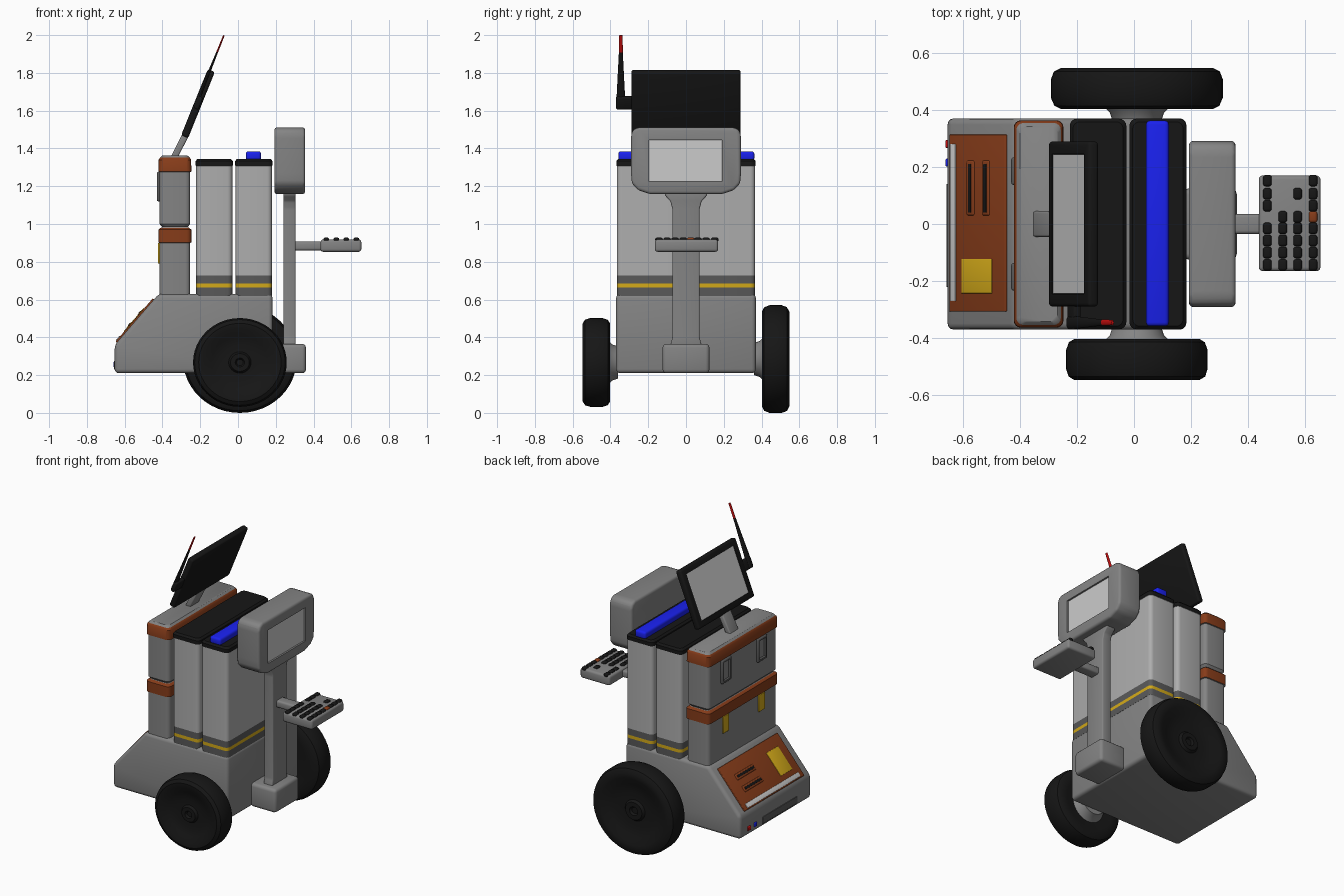
import bpy, bmesh, math
from mathutils import Matrix, Vector

if "Cube" in bpy.data.objects:
    bpy.data.objects.remove(bpy.data.objects["Cube"])


def mat(name, r, g, b):
    m = bpy.data.materials.new(name)
    m.diffuse_color = (r, g, b, 1)
    m.use_nodes = True
    m.node_tree.nodes["Principled BSDF"].inputs["Base Color"].default_value = m.diffuse_color
    return m


GREY = mat("grey", .23, .23, .23)
DARKGREY = mat("dark_grey", .1, .1, .1)
LIGHT = mat("light_grey", .42, .42, .42)
SCREEN = mat("screen", .6, .6, .6)
BLACK = mat("black", .008, .008, .008)
ORANGE = mat("orange", .24, .045, .01)
YELLOW = mat("yellow", .65, .4, .01)
BLUE = mat("blue", .01, .015, .85)
RED = mat("red", .6, .005, .005)


def finish(name, bm, mats, matrix=None):
    bmesh.ops.recalc_face_normals(bm, faces=bm.faces)
    me = bpy.data.meshes.new(name)
    bm.to_mesh(me)
    bm.free()
    for m in mats:
        me.materials.append(m)
    if matrix:
        me.transform(matrix)
    ob = bpy.data.objects.new(name, me)
    bpy.context.collection.objects.link(ob)
    return ob


def bevel(bm, width, seg=3):
    if width:
        edges = [e for e in bm.edges if e.calc_face_angle(0) > .1]
        bmesh.ops.bevel(bm, geom=edges, offset=width, segments=seg, profile=.5,
                        affect='EDGES', clamp_overlap=True)


def box(name, center, size, m, bev=0.0, tilt=0.0):
    bm = bmesh.new()
    bmesh.ops.create_cube(bm, size=1)
    bmesh.ops.scale(bm, vec=size, verts=bm.verts)
    bevel(bm, bev)
    return finish(name, bm, [m], Matrix.Translation(center) @ Matrix.Rotation(tilt, 4, 'Y'))


def span(name, x, y, z, m, bev=0.0):
    r = (x, y, z)
    return box(name, [(a + b) / 2 for a, b in r], [b - a for a, b in r], m, bev)


def prism(name, pts, a, b, axis, m, bev):
    """Extrude a profile along y (points x,z) or along x (points y,z)."""
    bm = bmesh.new()
    put = (lambda p, d: (p[0], d, p[1])) if axis == 'y' else (lambda p, d: (d, p[0], p[1]))
    f = bm.faces.new([bm.verts.new(put(p, a)) for p in pts])
    ext = bmesh.ops.extrude_face_region(bm, geom=[f])
    move = Vector(put((0, 0), b - a))
    bmesh.ops.translate(bm, vec=move, verts=[v for v in ext['geom'] if isinstance(v, bmesh.types.BMVert)])
    bmesh.ops.recalc_face_normals(bm, faces=bm.faces)
    bevel(bm, bev)
    return finish(name, bm, [m])


def stack(name, x, hy, levels, rad=.025):
    """Rounded column: levels are (z, inset, material of the band above)."""
    bm = bmesh.new()
    mats, rings = [], []
    cx, hx = (x[0] + x[1]) / 2, (x[1] - x[0]) / 2
    for z, inset, m in levels:
        ring = []
        for q, (sx, sy) in enumerate(((1, 1), (-1, 1), (-1, -1), (1, -1))):
            for k in range(5):
                t = (q + k / 4) * math.pi / 2
                ring.append(bm.verts.new((cx + sx * (hx - inset - rad) + rad * math.cos(t),
                                          sy * (hy - inset - rad) + rad * math.sin(t), z)))
        rings.append(ring)
        if m not in mats:
            mats.append(m)
    n = len(rings[0])
    for (lo, hi), lev in zip(zip(rings, rings[1:]), levels):
        for i in range(n):
            f = bm.faces.new((lo[i], lo[(i + 1) % n], hi[(i + 1) % n], hi[i]))
            f.material_index = mats.index(lev[2])
    bm.faces.new(rings[0]).material_index = mats.index(levels[0][2])
    bm.faces.new(rings[-1]).material_index = mats.index(levels[-1][2])
    return finish(name, bm, mats)


def cut(ob, cutter):
    mod = ob.modifiers.new("cut", 'BOOLEAN')
    mod.operation, mod.object, mod.solver = 'DIFFERENCE', cutter, 'EXACT'
    dg = bpy.context.evaluated_depsgraph_get()
    me = bpy.data.meshes.new_from_object(ob.evaluated_get(dg))
    ob.modifiers.clear()
    ob.data = me
    bpy.data.objects.remove(cutter)


def lathe(name, profile, center, side, rx, rz, m, seg=48):
    """Spin (radius, offset) points about y, scaled to an ellipse."""
    bm = bmesh.new()
    vs = [bm.verts.new((r, o, 0)) for r, o in profile]
    es = [bm.edges.new(p) for p in zip(vs, vs[1:])]
    bmesh.ops.spin(bm, geom=vs + es, cent=(0, 0, 0), axis=(0, 1, 0), angle=2 * math.pi, steps=seg)
    bmesh.ops.remove_doubles(bm, verts=bm.verts, dist=1e-5)
    return finish(name, bm, [m], Matrix.Translation(center) @ Matrix.Diagonal((rx, side, rz, 1)))


# chassis
prism("chassis", [(-.653, .21), (-.653, .36), (-.42, .63), (.183, .63), (.183, .21)],
      -.37, .37, 'y', GREY, .022)

# wheels and axle cones
TYRE = [(0, .01), (.5, .01), (.7, 0), (.88, 0), (.96, .012), (1, .04), (1, .105), (.965, .132),
        (.88, .145), (.76, .143), (.6, .122), (.4, .112), (.24, .112), (.2, .128), (.1, .128), (.07, .115), (0, .115)]
for name, side, rx, rz in (("large", 1, .301, .285), ("small", -1, .248, .235)):
    zc = .285 if side > 0 else .267
    lathe(name + "_wheel", TYRE, (.01, side * .402, zc), side, rx, rz, BLACK)
    lathe(name + "_axle", [(0, 0), (.085, 0), (.095, .03), (.125, .06), (0, .06)],
          (.01, side * .36, zc), side, 1, 1, GREY)

# two tall panels with stripes and black caps
for name, x in (("rear_panel", (-.222, -.03)), ("front_panel", (-.013, .18))):
    stack(name, x, .366, [(.62, 0, DARKGREY), (.664, 0, YELLOW), (.685, 0, DARKGREY), (.727, 0, LIGHT),
                          (1.308, 0, LIGHT), (1.309, -.003, BLACK), (1.333, -.003, BLACK), (1.345, .008, BLACK)])
span("blue_light_bar", (.042, .122), (-.358, .362), (1.335, 1.385), BLUE, .014)

# stacked cases at the rear
stack("lower_case", (-.418, -.25), .36, [(.62, .003, GREY), (.9, .003, GREY), (.902, -.003, ORANGE),
                                        (.97, -.003, ORANGE), (.982, .012, GREY)])
stack("upper_case", (-.418, -.25), .36, [(.985, .015, GREY), (1, .003, GREY), (1.275, .003, GREY),
                                        (1.277, -.003, ORANGE), (1.34, -.002, ORANGE), (1.352, .006, GREY), (1.363, .018, GREY)])
for s, tag in ((1, "left"), (-1, "right")):
    y = s * .185
    h = span("case_handle_" + tag, (-.43, -.41), (y - .048, y + .048), (1.12, 1.275), DARKGREY, .008)
    cut(h, span("cutter", (-.5, -.3), (y - .034, y + .034), (1.136, 1.26), DARKGREY))
    span("case_latch_" + tag, (-.424, -.41), (y - .03, y + .03), (.79, .9), YELLOW, .003)

# sloped control plate
ANG = math.atan2(.27, .233)


def on_slope(name, x, y, height, m, bev=.002):
    cx = (x[0] + x[1]) / 2
    c = Vector((cx, (y[0] + y[1]) / 2, .36 + (cx + .653) * .27 / .233))
    return box(name, c, ((x[1] - x[0]) / math.cos(ANG), y[1] - y[0], height * 2), m, bev, -ANG)


plate = on_slope("slope_plate", (-.642, -.445), (-.307, .313), .008, ORANGE, .004)
on_slope("slope_bar", (-.637, -.618), (-.27, .28), .012, SCREEN)
on_slope("slope_label", (-.597, -.491), (-.243, -.122), .011, YELLOW)
for i, x in enumerate((-.566, -.512)):
    slot = on_slope("slope_grip_%d" % i, (x - .013, x + .013), (.03, .222), .013, ORANGE, .006)
    on_slope("slope_slot_%d" % i, (x - .005, x + .005), (.04, .21), .015, BLACK, .001)

# rear sockets and lamps
span("rear_slot", (-.657, -.64), (-.22, .14), (.23, .275), DARKGREY, .002)
for name, y, m in (("red_lamp", .28, RED), ("blue_lamp", .215, BLUE)):
    span(name, (-.66, -.64), (y - .014, y + .014), (.242, .27), m, .005)

# front post with foot and display head
span("post_foot", (.17, .36), (-.124, .124), (.21, .365), GREY, .02)
half = [(.085, .35), (.072, .4), (.072, 1.08), (.082, 1.12), (.11, 1.15), (.12, 1.18)]
prism("post", half + [(-y, z) for y, z in reversed(half)], .24, .305, 'x', GREY, .008)
half = [(.19, 1.158), (.255, 1.18), (.287, 1.215), (.291, 1.27), (.291, 1.47), (.28, 1.5), (.25, 1.512)]
head = prism("display_head", half + [(-y, z) for y, z in reversed(half)], .192, .356, 'x', GREY, .022)
cut(head, span("cutter", (.342, .45), (-.195, .19), (1.225, 1.445), GREY))
span("display_screen", (.33, .347), (-.193, .188), (1.227, 1.443), SCREEN)

# keypad arm, tray and buttons
span("keypad_arm", (.29, .46), (-.035, .035), (.86, .907), GREY, .012)
span("keypad_tray", (.437, .653), (-.165, .17), (.853, .918), GREY, .014)
ROWS = [.152, .106, .064, .025, -.015, -.058, -.1, -.143]
for x, used in ((.467, (0, 1, 2, 4, 5, 6, 7)), (.521, (3, 4, 5, 6, 7)), (.573, (1, 3, 4, 5, 6, 7)),
                (.627, (0, 1, 2, 3, 4, 5, 6, 7))):
    for r in used:
        box("key", (x, ROWS[r], .917), (.03, .04, .022), ORANGE if (x > .6 and r == 3) else BLACK, .009)

# tilted monitor with stand
TILT = math.radians(22)
ROT = Matrix.Rotation(TILT, 3, 'Y')
MID = Vector((-.212, 0, 1.637))


def on_monitor(name, offset, size, m, bev=0.0):
    return box(name, MID + ROT @ Vector(offset), size, m, bev, TILT)


monitor = on_monitor("monitor", (0, 0, 0), (.04, .578, .378), BLACK, .012)
cut(monitor, on_monitor("cutter", (-.03, 0, .0), (.034, .49, .3), BLACK))
on_monitor("monitor_screen", (-.011, 0, 0), (.012, .488, .298), SCREEN)
box("monitor_stand", (-.31, 0, 1.408), (.035, .09, .15), GREY, .008, math.radians(27))

# antenna beside the monitor
on_monitor("antenna_mount", (0, -.325, .005), (.028, .09, .07), BLACK, .008)
for name, z0, z1, r0, r1, m in (("antenna_rod", -.02, .3, .025, .01, BLACK), ("antenna_tip", .29, .387, .011, .009, RED)):
    bm = bmesh.new()
    bmesh.ops.create_cone(bm, cap_ends=True, segments=12, radius1=r0, radius2=r1, depth=z1 - z0)
    bmesh.ops.scale(bm, vec=(.45, 1, 1), verts=bm.verts)
    pos = MID + ROT @ Vector((-.008, -.345, (z0 + z1) / 2))
    finish(name, bm, [m], Matrix.Translation(pos) @ Matrix.Rotation(TILT, 4, 'Y'))

# smooth shading with sharp edges kept
for ob in bpy.context.scene.objects:
    ob.select_set(True)
    bpy.context.view_layer.objects.active = ob
bpy.ops.object.shade_smooth_by_angle(angle=math.radians(35))
